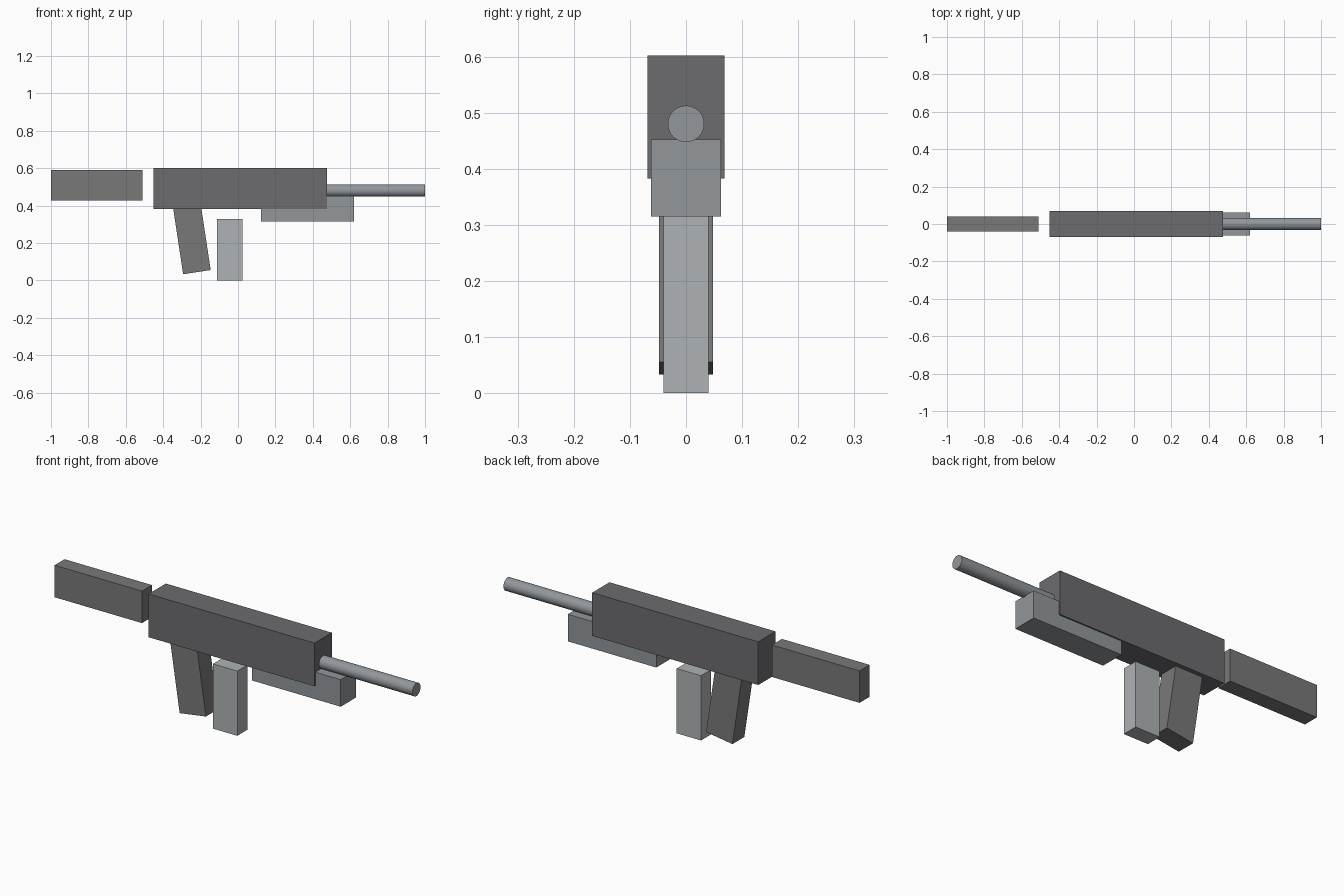
import bpy
import math

if "Cube" in bpy.data.objects:
    bpy.data.objects.remove(bpy.data.objects["Cube"])


def paint(ob, rgb):
    mat = bpy.data.materials.new(ob.name + "_colour")
    mat.diffuse_color = (*rgb, 1)
    mat.use_nodes = True
    mat.node_tree.nodes["Principled BSDF"].inputs["Base Color"].default_value = mat.diffuse_color
    ob.data.materials.append(mat)


def box(name, x, y_half, z, rgb, tilt=0.0):
    """Box from x range, half width and z range, optionally tilted about its centre."""
    centre = ((x[0] + x[1]) / 2, 0, (z[0] + z[1]) / 2)
    bpy.ops.mesh.primitive_cube_add(size=1, location=centre)
    ob = bpy.context.object
    ob.name = name
    ob.scale = (x[1] - x[0], 2 * y_half, z[1] - z[0])
    bpy.ops.object.transform_apply(location=False, rotation=False, scale=True)
    ob.rotation_euler.y = tilt
    paint(ob, rgb)


# Main body, rear stock and under-barrel handguard
box("receiver", (-0.453, 0.477), 0.069, (0.383, 0.602), (0.15, 0.15, 0.16))
box("stock", (-1.0, -0.51), 0.04, (0.428, 0.59), (0.19, 0.19, 0.19))
box("handguard", (0.123, 0.619), 0.062, (0.315, 0.452), (0.29, 0.31, 0.33))

# Magazine hangs straight, grip leans with its top towards the stock
box("magazine", (-0.112, 0.024), 0.04, (0.0, 0.328), (0.43, 0.45, 0.46))
box("grip", (-0.322, -0.173), 0.048, (0.042, 0.414), (0.19, 0.19, 0.19), tilt=-0.15)

# Barrel along x
start, end = 0.44, 1.0
bpy.ops.mesh.primitive_cylinder_add(
    vertices=32, radius=0.0325, depth=end - start,
    location=((start + end) / 2, 0, 0.48), rotation=(0, math.pi / 2, 0))
barrel = bpy.context.object
barrel.name = "barrel"
bpy.ops.object.shade_smooth_by_angle()
paint(barrel, (0.29, 0.31, 0.33))
